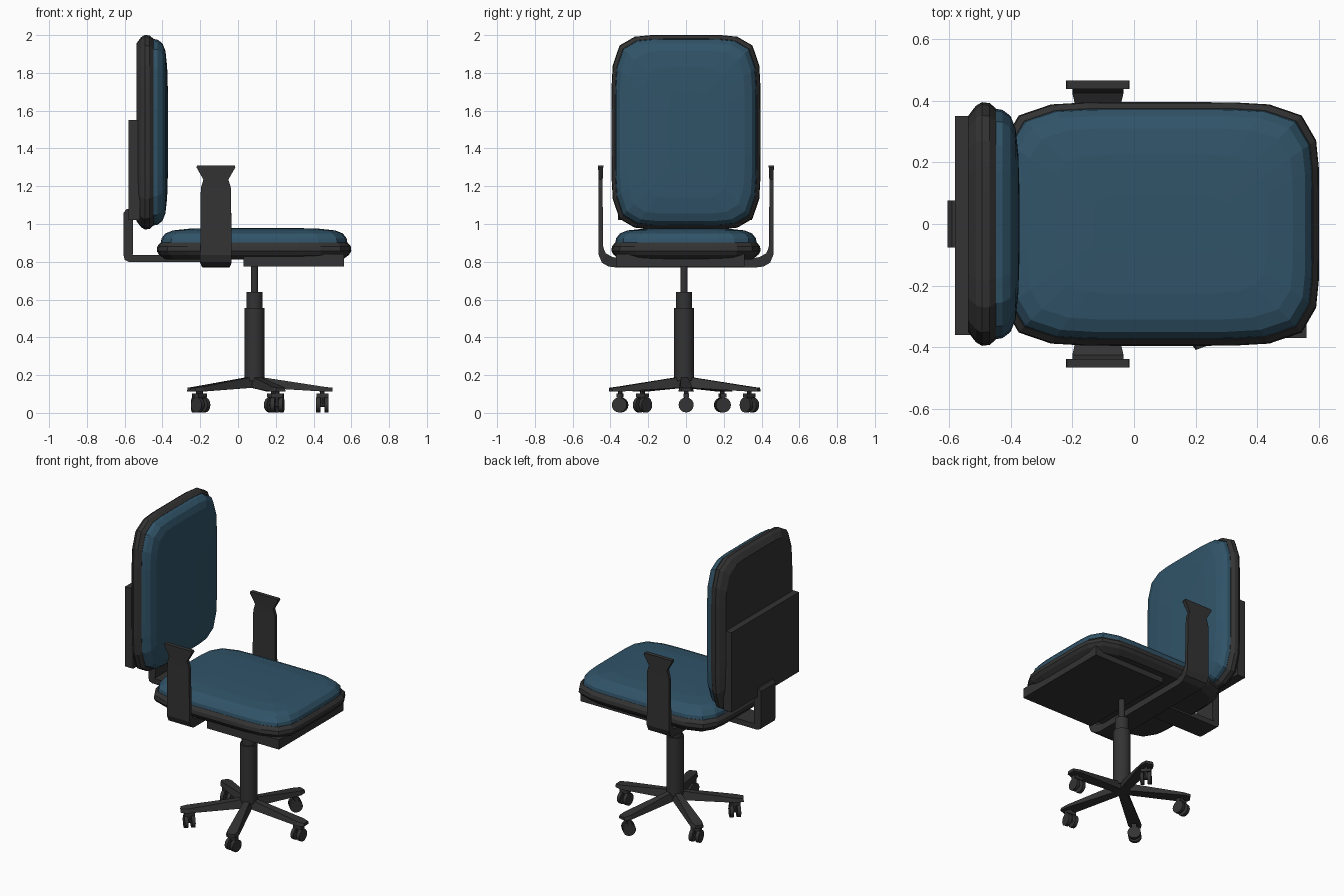
import bpy, bmesh, math
from mathutils import Matrix, Vector

if "Cube" in bpy.data.objects:
    bpy.data.objects.remove(bpy.data.objects["Cube"])


def material(name, rgb):
    m = bpy.data.materials.new(name)
    m.diffuse_color = (*rgb, 1)
    m.use_nodes = True
    m.node_tree.nodes["Principled BSDF"].inputs["Base Color"].default_value = m.diffuse_color
    return m


BLACK = material("black plastic", (0.033, 0.033, 0.033))
BLUE = material("blue fabric", (0.03, 0.088, 0.14))


def finish(name, bm, mat, smooth=False):
    bmesh.ops.recalc_face_normals(bm, faces=bm.faces)
    me = bpy.data.meshes.new(name)
    bm.to_mesh(me)
    bm.free()
    me.materials.append(mat)
    ob = bpy.data.objects.new(name, me)
    bpy.context.collection.objects.link(ob)
    if smooth:
        bpy.ops.object.select_all(action='DESELECT')
        ob.select_set(True)
        bpy.context.view_layer.objects.active = ob
        bpy.ops.object.shade_smooth_by_angle(angle=math.radians(40))
    return ob


def loft(bm, loops):
    """Bridge closed loops of equal length and cap both ends."""
    rings = [[bm.verts.new(p) for p in lp] for lp in loops]
    n = len(rings[0])
    for a, b in zip(rings, rings[1:]):
        for i in range(n):
            j = (i + 1) % n
            bm.faces.new((a[i], a[j], b[j], b[i]))
    bm.faces.new(rings[0])
    bm.faces.new(rings[-1])


def box(name, lo, hi):
    bm = bmesh.new()
    loft(bm, [[(x, lo[1], lo[2]), (x, hi[1], lo[2]), (x, hi[1], hi[2]), (x, lo[1], hi[2])]
              for x in (lo[0], hi[0])])
    return finish(name, bm, BLACK)


def cylinder(bm, r, depth, mat, sides=16):
    bmesh.ops.create_cone(bm, cap_ends=True, segments=sides, radius1=r, radius2=r,
                          depth=depth, matrix=mat)


# --- padded panels: the seat and the backrest share one shape
def outline(a, b, h, n=6.0, count=36):
    pts = []
    for i in range(count):
        t = 2 * math.pi * (i + 0.5) / count
        c, s = math.cos(t), math.sin(t)
        k = (abs(c) ** n + abs(s) ** n) ** (-1 / n)
        pts.append(Vector((a * c * k, b * s * k, h)))
    return pts


SHELL = [(0, .045), (.025, .012), (.045, 0), (.07, .003), (.09, .02)]
CUSHION = [(.08, .02), (.112, .025), (.138, .045), (.154, .085), (.163, .17), (.167, .3)]


def panel(name, profile, mat, matrix):
    bm = bmesh.new()
    loft(bm, [[matrix @ p for p in outline(.515 - i, .395 - i, h)] for h, i in profile])
    return finish(name, bm, mat)


seat_m = Matrix.Translation((.085, 0, .812))
back_m = Matrix.Translation((-.538, 0, 1.486)) @ Matrix(
    ((0, 0, 1, 0), (0, 1, 0, 0), (-1, 0, 0, 0), (0, 0, 0, 1)))
for part, m in (("seat", seat_m), ("backrest", back_m)):
    panel(part + "_shell", SHELL, BLACK, m)
    panel(part + "_cushion", CUSHION, BLUE, m)

# --- mounting plates
box("under_seat_plate", (.03, -.37, .775), (.56, .31, .84))
box("backrest_plate", (-.58, -.36, 1.02), (-.52, .35, 1.55))

# --- bent bracket carrying the backrest
outer = [(-.15, .80), (-.58, .80), (-.6, .81), (-.605, .83), (-.605, 1.06), (-.59, 1.08)]
inner = [(-.15, .835), (-.57, .835), (-.557, .84), (-.555, .855), (-.555, 1.06), (-.555, 1.08)]
bm = bmesh.new()
loft(bm, [[(o[0], -.077, o[1]), (o[0], .077, o[1]), (i[0], .077, i[1]), (i[0], -.077, i[1])]
          for o, i in zip(outer, inner)])
finish("backrest_bracket", bm, BLACK)

# --- U-shaped armrest strap: outer y, z, inner y, z, half width
half = [(.37, .77, .36, .82, .07), (.41, .775, .39, .825, .075), (.445, .795, .425, .845, .083),
        (.462, .835, .438, .875, .083), (.462, 1.19, .442, 1.19, .08),
        (.463, 1.235, .441, 1.235, .066), (.465, 1.3, .438, 1.3, .103),
        (.465, 1.31, .438, 1.31, .1)]
bm = bmesh.new()
path = [(-a, b, -c, d, w) for a, b, c, d, w in reversed(half)] + half
cx = -.117
loft(bm, [[(cx - w, a, b), (cx + w, a, b), (cx + w, c, d), (cx - w, c, d)]
          for a, b, c, d, w in path])
finish("armrests", bm, BLACK)

# --- gas column
base = Matrix.Translation((.087, -.01, 0))
for name, r, z0, z1 in (("column_sleeve", .053, .17, .555), ("column_collar", .043, .555, .64),
                        ("column_piston", .019, .64, .8)):
    bm = bmesh.new()
    cylinder(bm, r, z1 - z0, base @ Matrix.Translation((0, 0, (z0 + z1) / 2)), 20)
    finish(name, bm, BLACK, True)

# --- five spokes, each with a twin-wheel caster turned its own way
# spoke sections: radius, half width bottom, half width top, z bottom, z top
SECTIONS = [(0, .026, .018, .135, .195), (.05, .028, .018, .132, .187),
            (.37, .041, .032, .113, .138), (.413, .028, .022, .113, .133)]
for k, swivel in enumerate((0, 135, 10, 45, -8)):
    m = base @ Matrix.Rotation(.03 + k * math.tau / 5, 4, 'Z')
    bm = bmesh.new()
    loft(bm, [[m @ Vector(p) for p in ((r, -wb, z0), (r, wb, z0), (r, wt, z1), (r, -wt, z1))]
              for r, wb, wt, z0, z1 in SECTIONS])
    finish(f"spoke_{k + 1}", bm, BLACK)

    at = Matrix.Translation(m @ Vector((.36, 0, 0))) @ Matrix.Rotation(math.radians(swivel), 4, 'Z')
    bm = bmesh.new()
    for side in (-1, 1):
        cylinder(bm, .04, .022,
                 at @ Matrix.Translation((side * .022, 0, .042)) @ Matrix.Rotation(math.pi / 2, 4, 'Y'))
    cylinder(bm, .01, .05, at @ Matrix.Translation((0, 0, .042)) @ Matrix.Rotation(math.pi / 2, 4, 'Y'), 8)
    cylinder(bm, .012, .08, at @ Matrix.Translation((0, 0, .08)), 8)
    bmesh.ops.create_cube(bm, size=1, matrix=at @ Matrix.Translation((0, 0, .092))
                          @ Matrix.Diagonal((.064, .03, .02, 1)))
    finish(f"caster_{k + 1}", bm, BLACK, True)
